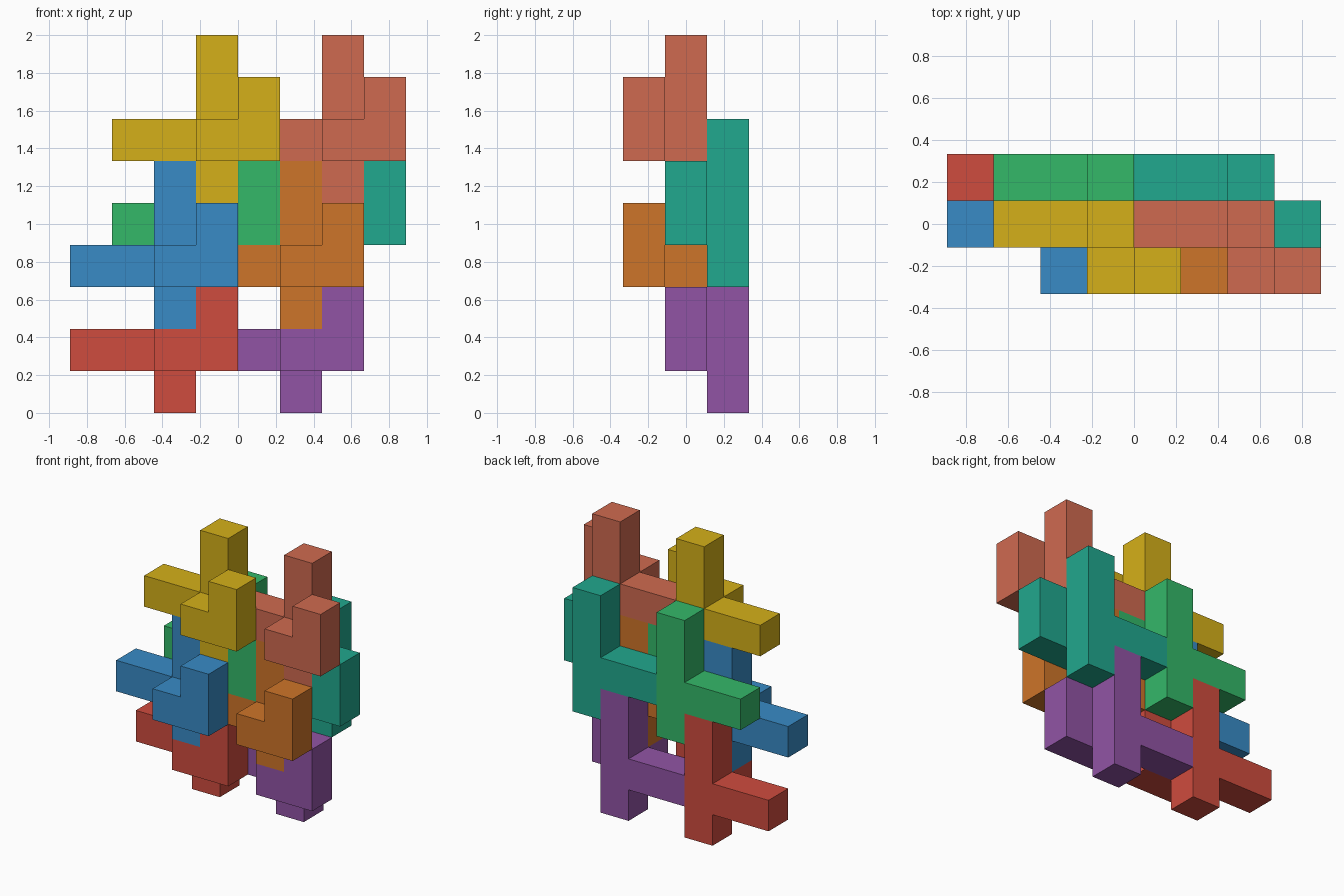
import bpy, bmesh
from mathutils import Vector

if "Cube" in bpy.data.objects:
    bpy.data.objects.remove(bpy.data.objects["Cube"])

U = 2 / 9  # edge length of one cube cell

# Cells of one interlocking piece, relative to its hub
SHAPE = {(0, 0, 0), (-1, 0, 0), (-2, 0, 0),      # long arm to the left
         (0, 0, 1), (0, 0, 2), (0, 0, -1),       # upright post and short foot
         (0, -1, 0), (1, -1, 0), (1, -1, 1)}     # hook at the front

# Name, hub cell (column, depth, layer), display colour
PIECES = [
    ("red_piece", (2, 2, 1), "CF4C3E"),
    ("purple_piece", (5, 2, 1), "9154A5"),
    ("blue_piece", (2, 1, 3), "388BC6"),
    ("orange_piece", (5, 1, 3), "CE7529"),
    ("green_piece", (3, 2, 4), "34B869"),
    ("teal_piece", (6, 2, 4), "21A88E"),
    ("yellow_piece", (3, 1, 6), "D5B019"),
    ("salmon_piece", (6, 1, 6), "CF6A50"),
]


def linear(hex_code):
    srgb = [int(hex_code[i:i + 2], 16) / 255 for i in (0, 2, 4)]
    return [((c + 0.055) / 1.055) ** 2.4 for c in srgb] + [1]


def add_outer_faces(bm, cell):
    # Only faces without a neighbouring cell, so each piece is one solid shell
    centre = Vector(cell) * U
    for axis in range(3):
        for sign in (-1, 1):
            normal = Vector((0, 0, 0))
            normal[axis] = sign
            if tuple(int(c + n) for c, n in zip(cell, normal)) in SHAPE:
                continue
            a = Vector((0, 0, 0))
            a[(axis + 1) % 3] = 1
            b = normal.cross(a)
            corners = [normal + a + b, normal - a + b, normal - a - b, normal + a - b]
            bm.faces.new([bm.verts.new(centre + c * U / 2) for c in corners])


def piece_mesh():
    bm = bmesh.new()
    for cell in sorted(SHAPE):
        add_outer_faces(bm, cell)
    bmesh.ops.remove_doubles(bm, verts=bm.verts, dist=1e-4)
    bmesh.ops.recalc_face_normals(bm, faces=bm.faces)
    # Merge coplanar squares into clean flat sides
    bmesh.ops.dissolve_limit(bm, angle_limit=0.01, verts=bm.verts, edges=bm.edges)
    mesh = bpy.data.meshes.new("piece")
    bm.to_mesh(mesh)
    bm.free()
    return mesh


# Eight identical pieces stacked by translation
base = piece_mesh()
for name, (i, j, k), colour in PIECES:
    mesh = base.copy()
    mesh.name = name
    mat = bpy.data.materials.new(name + "_paint")
    mat.diffuse_color = linear(colour)
    mat.use_nodes = True
    mat.node_tree.nodes["Principled BSDF"].inputs["Base Color"].default_value = mat.diffuse_color
    mesh.materials.append(mat)
    obj = bpy.data.objects.new(name, mesh)
    obj.location = ((i - 3.5) * U, (j - 1) * U, (k + 0.5) * U)
    bpy.context.collection.objects.link(obj)
bpy.data.meshes.remove(base)
